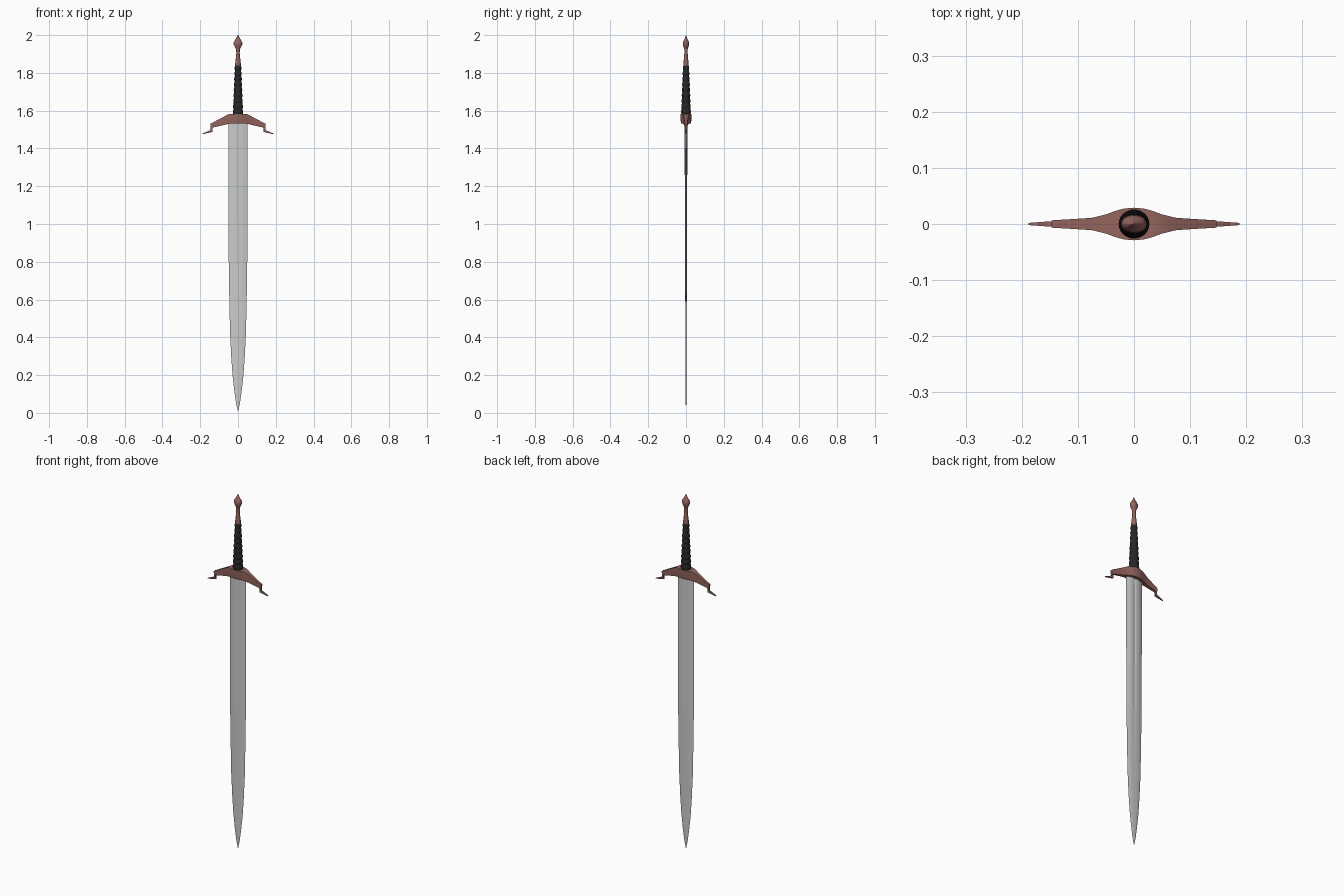
import bpy, bmesh, math

if "Cube" in bpy.data.objects:
    bpy.data.objects.remove(bpy.data.objects["Cube"])


def material(name, color):
    m = bpy.data.materials.new(name)
    m.diffuse_color = (*color, 1)
    m.use_nodes = True
    m.node_tree.nodes["Principled BSDF"].inputs["Base Color"].default_value = m.diffuse_color
    return m


copper = material("copper", (0.30, 0.13, 0.11))
black = material("black_leather", (0.02, 0.02, 0.02))


def loft(name, rings, mat=None, smooth=None):
    """Skin a list of equal-length closed rings and cap both ends."""
    bm = bmesh.new()
    vs = [[bm.verts.new(p) for p in r] for r in rings]
    n = len(rings[0])
    for a, b in zip(vs, vs[1:]):
        for i in range(n):
            j = (i + 1) % n
            bm.faces.new((a[i], a[j], b[j], b[i]))
    bm.faces.new(vs[0])
    bm.faces.new(vs[-1])
    bmesh.ops.remove_doubles(bm, verts=bm.verts, dist=1e-5)
    bmesh.ops.recalc_face_normals(bm, faces=bm.faces)
    me = bpy.data.meshes.new(name)
    bm.to_mesh(me)
    bm.free()
    ob = bpy.data.objects.new(name, me)
    bpy.context.collection.objects.link(ob)
    if mat:
        me.materials.append(mat)
    if smooth:
        bpy.context.view_layer.objects.active = ob
        ob.select_set(True)
        bpy.ops.object.shade_smooth_by_angle(angle=math.radians(smooth))
        ob.select_set(False)
    return ob


def ellipse(z, rx, ry, n):
    return [(rx * math.cos(2 * math.pi * i / n), ry * math.sin(2 * math.pi * i / n), z)
            for i in range(n)]


# Blade: bevelled edges, flat faces and a shallow central fuller
def blade_ring(z, w, t, fuller):
    half = [(-1, 0), (-0.55, -0.85), (-0.22, -1), (0, -1 + fuller),
            (0.22, -1), (0.55, -0.85)]
    pts = half + [(-x, -y) for x, y in half]
    return [(x * w, y * t, z) for x, y in pts]


blade = [(0.01, 0.001, 0.0006, 0), (0.05, 0.010, 0.0015, 0), (0.12, 0.020, 0.002, 0),
         (0.2, 0.029, 0.0025, 0), (0.3, 0.036, 0.003, 0), (0.42, 0.042, 0.0035, 0),
         (0.6, 0.046, 0.004, 0.05), (0.8, 0.049, 0.005, 0.2), (1.03, 0.050, 0.006, 0.4),
         (1.4, 0.051, 0.007, 0.4), (1.55, 0.051, 0.008, 0.3)]
loft("blade", [blade_ring(*b) for b in blade])

# Crossguard: swollen centre, drooping arms, stepped pointed ends
# (x top, z top, x bottom, z bottom, half depth)
arm = [(0, 1.583, 0, 1.533, 0.029), (0.018, 1.583, 0.018, 1.533, 0.0275),
       (0.034, 1.583, 0.034, 1.532, 0.023), (0.05, 1.581, 0.05, 1.530, 0.017),
       (0.075, 1.568, 0.075, 1.524, 0.011), (0.105, 1.552, 0.105, 1.517, 0.009),
       (0.147, 1.530, 0.136, 1.510, 0.0065), (0.145, 1.497, 0.136, 1.487, 0.005),
       (0.188, 1.479, 0.186, 1.476, 0.002)]


def guard_ring(s, xt, zt, xb, zb, d):
    e = d * 0.88
    zm = zb + 0.35 * (zt - zb)
    xm = xb + 0.35 * (xt - xb)
    return [(s * xt, -d, zt), (s * xt, d, zt), (s * xm, d, zm),
            (s * xb, e, zb), (s * xb, -e, zb), (s * xm, -d, zm)]


loft("crossguard", [guard_ring(-1, *a) for a in reversed(arm[1:])]
     + [guard_ring(1, *a) for a in arm], copper, 35)

# Grip: tapering handle wrapped in rounded bands
BANDS, STEPS = 9, 6
grip = []
for k in range(BANDS * STEPS + 1):
    f = k / (BANDS * STEPS)
    r = 0.0245 - 0.0105 * f + 0.0035 * abs(math.sin(math.pi * k / STEPS))
    grip.append(ellipse(1.58 + 0.26 * f, r, r * 0.95, 24))
loft("grip", grip, black, 40)

# Collar between grip and pommel
collar = [(1.835, 0.015, 0.014), (1.85, 0.015, 0.014), (1.875, 0.012, 0.011),
          (1.905, 0.009, 0.009), (1.925, 0.010, 0.009), (1.932, 0.013, 0.011)]
loft("pommel_neck", [ellipse(z, a, b, 16) for z, a, b in collar], copper, 40)

# Pommel: flattened bulb drawn up to a point
pommel = [(1.928, 0.010, 0.009), (1.94, 0.018, 0.014), (1.953, 0.0235, 0.0165),
          (1.964, 0.022, 0.015), (1.978, 0.013, 0.008), (1.99, 0.006, 0.0035),
          (2.0, 0.001, 0.001)]
loft("pommel", [ellipse(z, a, b, 16) for z, a, b in pommel], copper, 40)
